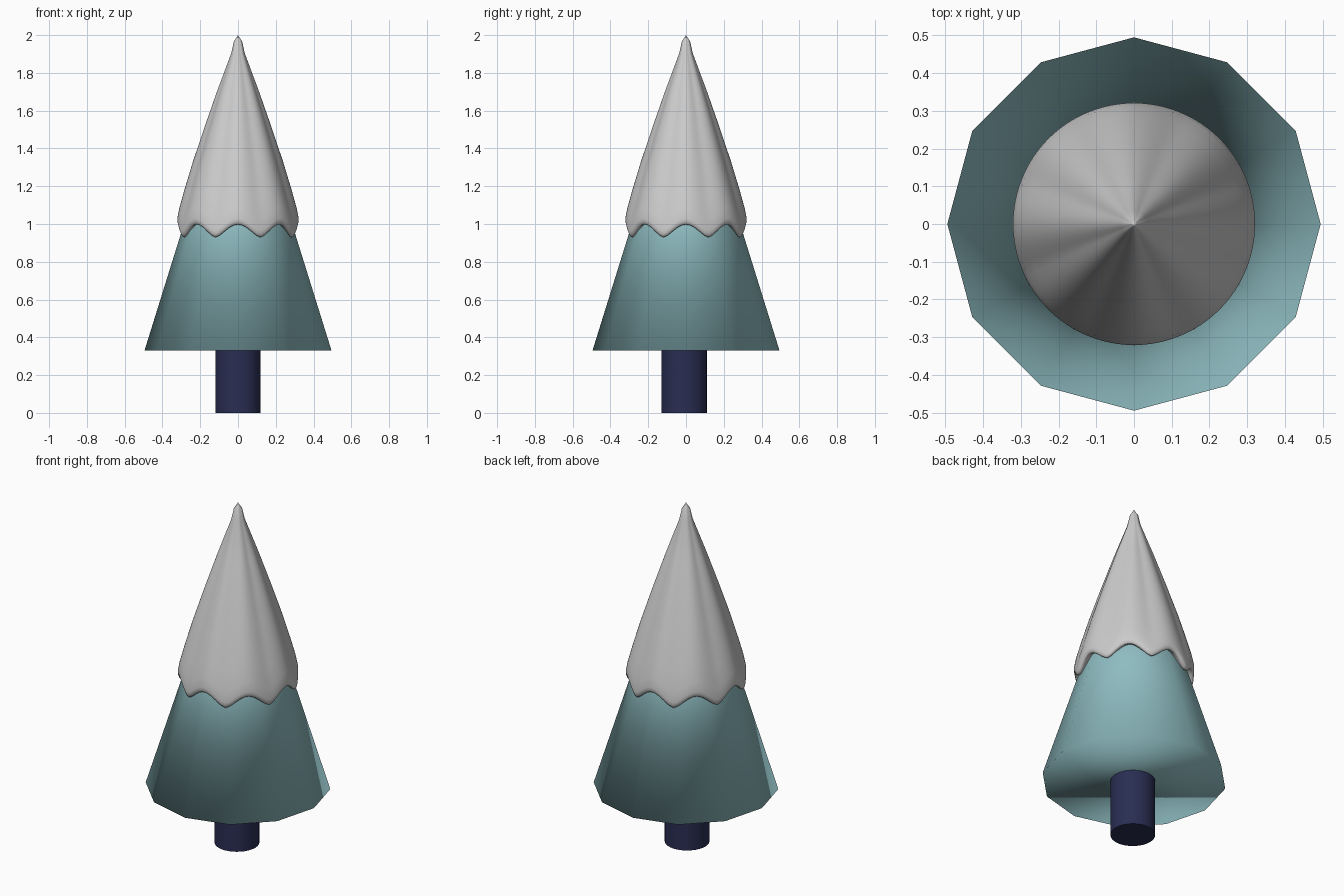
import bpy, bmesh
from math import cos, sin, pi, tau

if "Cube" in bpy.data.objects:
    bpy.data.objects.remove(bpy.data.objects["Cube"])


def paint(obj, name, rgb):
    mat = bpy.data.materials.new(name)
    mat.diffuse_color = (*rgb, 1)
    mat.use_nodes = True
    mat.node_tree.nodes["Principled BSDF"].inputs["Base Color"].default_value = mat.diffuse_color
    obj.data.materials.append(mat)


# Trunk: plain round post, set slightly toward the front
bpy.ops.mesh.primitive_cylinder_add(vertices=32, radius=0.12, depth=0.45,
                                    location=(0, -0.01, 0.225))
trunk = bpy.context.object
trunk.name = "trunk"
bpy.ops.object.shade_smooth_by_angle(angle=pi / 6)
paint(trunk, "trunk_navy", (0.022, 0.027, 0.085))

# Foliage: twelve-sided closed cone, smooth over the bottom edge
BASE_Z, BASE_R, TIP_Z = 0.33, 0.495, 1.92
bpy.ops.mesh.primitive_cone_add(vertices=12, radius1=BASE_R, radius2=0,
                                depth=TIP_Z - BASE_Z,
                                location=(0, 0, (BASE_Z + TIP_Z) / 2))
foliage = bpy.context.object
foliage.name = "foliage"
bpy.ops.object.shade_smooth()
paint(foliage, "foliage_teal", (0.27, 0.50, 0.53))

# Snow cap: bulging cone with an eight-lobed hem
SEG = 96
BODY = [(0.012, 0.007), (0.035, 0.022), (0.10, 0.036), (0.30, 0.108),
        (0.50, 0.176), (0.70, 0.241), (0.85, 0.285), (0.95, 0.312)]
HEM = [(0.321, 0.035), (0.321, 0.018), (0.316, 0.005), (0.309, 0.0),
       (0.300, 0.004), (0.265, 0.02)]


def snow_ring(a):
    """Profile of the cap at angle a, from tip to tucked-in hem."""
    wave = 2 * abs(cos(4 * a)) ** 1.5 - 1      # peaks on the axes and diagonals
    hem_z = 0.963 + 0.034 * wave
    pts = []
    for drop, r in BODY:
        pts.append((r * (1 - 0.006 * wave * drop), 2 - drop * (2 - hem_z - 0.04)))
    for r, dz in HEM:
        pts.append((r, hem_z + dz))
    return pts


bm = bmesh.new()
tip = bm.verts.new((0, 0, 2))
columns = []
for i in range(SEG):
    a = tau * i / SEG
    columns.append([bm.verts.new((r * cos(a), r * sin(a), z)) for r, z in snow_ring(a)])
for i in range(SEG):
    c, d = columns[i], columns[(i + 1) % SEG]
    bm.faces.new((tip, c[0], d[0]))
    for j in range(len(c) - 1):
        bm.faces.new((c[j], c[j + 1], d[j + 1], d[j]))
mesh = bpy.data.meshes.new("snow_cap")
for f in bm.faces:
    f.smooth = True
bm.to_mesh(mesh)
bm.free()
snow = bpy.data.objects.new("snow_cap", mesh)
bpy.context.collection.objects.link(snow)
